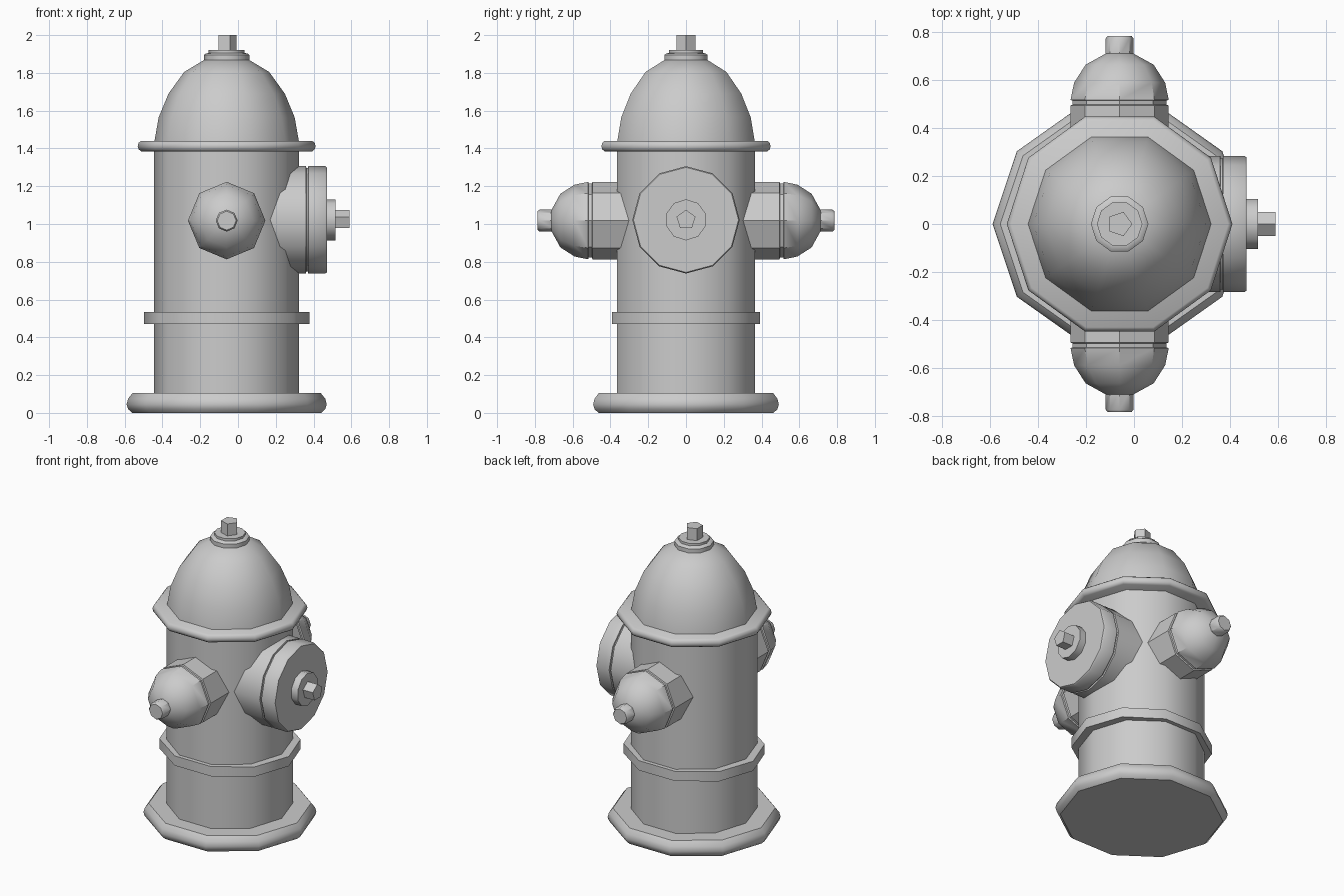
import bpy, bmesh
from math import pi, sin, cos, radians
from mathutils import Matrix

if "Cube" in bpy.data.objects:
    bpy.data.objects.remove(bpy.data.objects["Cube"])

CX = -0.06   # body axis
NZ = 1.018   # nozzle height


def lathe(name, profile, sides, matrix=None, start=0.0, sy=1.0):
    """Closed solid from (radius, height) points, turned around local z."""
    bm = bmesh.new()
    rings = []
    for r, h in profile:
        rings.append([bm.verts.new((r * cos(start + 2 * pi * i / sides),
                                    sy * r * sin(start + 2 * pi * i / sides), h))
                      for i in range(sides)])
    for a, b in zip(rings, rings[1:]):
        for i in range(sides):
            j = (i + 1) % sides
            bm.faces.new((a[i], a[j], b[j], b[i]))
    bm.faces.new(rings[0][::-1])
    bm.faces.new(rings[-1])
    bm.transform(matrix or Matrix.Translation((CX, 0, 0)))
    bmesh.ops.recalc_face_normals(bm, faces=bm.faces[:])
    me = bpy.data.meshes.new(name)
    bm.to_mesh(me)
    bm.free()
    ob = bpy.data.objects.new(name, me)
    bpy.context.collection.objects.link(ob)
    bpy.ops.object.select_all(action='DESELECT')
    ob.select_set(True)
    bpy.context.view_layer.objects.active = ob
    bpy.ops.object.shade_smooth_by_angle(angle=radians(40))
    return ob


# Main column, ten sided
lathe("base_plate", [(0.50, 0), (0.522, 0.02), (0.53, 0.045), (0.522, 0.075), (0.498, 0.105)],
      10, sy=0.975)
lathe("barrel", [(0.384, 0.09), (0.384, 1.40)], 10)
lathe("lower_band", [(0.438, 0.47), (0.438, 0.535)], 10, sy=0.94)
lathe("top_flange", [(0.453, 1.385), (0.466, 1.395), (0.471, 1.412), (0.466, 1.43), (0.453, 1.44)], 10)
lathe("bonnet", [(0.384, 1.42), (0.382, 1.44), (0.36, 1.565), (0.308, 1.69),
                 (0.225, 1.805), (0.12, 1.868)], 10)
lathe("bonnet_collar", [(0.12, 1.86), (0.12, 1.895), (0.11, 1.903), (0.095, 1.905), (0.095, 1.92)], 10)
lathe("top_nut", [(0.053, 1.91), (0.053, 2.0)], 5)

# Side hose nozzles on -y and +y, eight sided
for side, label in ((-1, "front"), (1, "back")):
    m = Matrix.Translation((CX, 0, NZ)) @ Matrix.Rotation(-side * pi / 2, 4, 'X')
    lathe(label + "_nozzle", [(0.205, 0.25), (0.205, 0.495), (0.196, 0.498), (0.196, 0.515),
                              (0.205, 0.518), (0.19, 0.59), (0.142, 0.665), (0.055, 0.713)], 8, m)
    lathe(label + "_nozzle_nut", [(0.058, 0.70), (0.058, 0.775), (0.05, 0.785)], 8, m)

# Large pumper nozzle on +x, twelve sided
m = Matrix.Translation((0, 0, NZ + 0.004)) @ Matrix.Rotation(pi / 2, 4, 'Y')
lathe("pumper_nozzle", [(0.284, 0.10), (0.284, 0.36), (0.274, 0.362), (0.274, 0.37),
                        (0.284, 0.372), (0.284, 0.462), (0.278, 0.47)], 12, m)
lathe("pumper_boss", [(0.109, 0.46), (0.109, 0.517)], 10, m)
lathe("pumper_nut", [(0.053, 0.51), (0.053, 0.59)], 5, m, start=pi)
